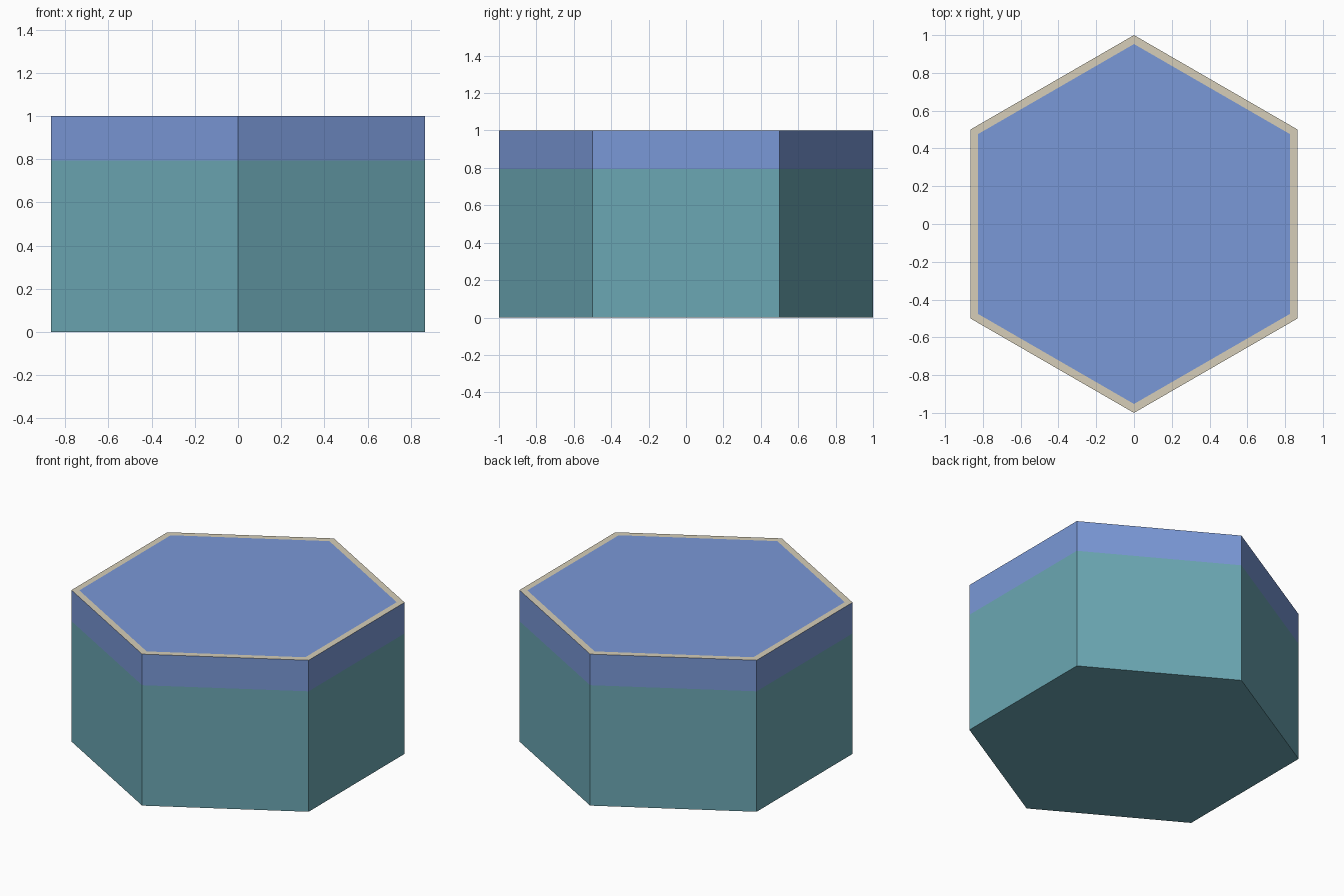
import bpy, bmesh, math
from mathutils import Vector

if "Cube" in bpy.data.objects:
    bpy.data.objects.remove(bpy.data.objects["Cube"])

BAND_Z = 0.795   # height where the blue band starts
RIM = 0.041      # width of the tan rim


def material(name, rgb):
    m = bpy.data.materials.new(name)
    m.diffuse_color = (*rgb, 1)
    m.use_nodes = True
    m.node_tree.nodes["Principled BSDF"].inputs["Base Color"].default_value = m.diffuse_color
    return m


mats = [material("teal", (0.147, 0.386, 0.451)),
        material("blue", (0.195, 0.314, 0.680)),
        material("tan", (0.672, 0.617, 0.479))]

# Hexagonal prism with points towards front and back
bm = bmesh.new()
base = bm.faces.new([bm.verts.new((math.sin(i * math.pi / 3), math.cos(i * math.pi / 3), 0))
                     for i in range(6)])
ext = bmesh.ops.extrude_face_region(bm, geom=[base], use_keep_orig=True)
bmesh.ops.translate(bm, vec=(0, 0, 1), verts=[g for g in ext["geom"] if isinstance(g, bmesh.types.BMVert)])
bmesh.ops.recalc_face_normals(bm, faces=bm.faces[:])

# Cut the side walls at the band line
bmesh.ops.bisect_plane(bm, geom=bm.verts[:] + bm.edges[:] + bm.faces[:],
                       plane_co=(0, 0, BAND_Z), plane_no=(0, 0, 1))
bmesh.ops.recalc_face_normals(bm, faces=bm.faces[:])

# Teal walls and bottom, blue band and top
for f in bm.faces:
    f.material_index = 1 if f.calc_center_median().z > BAND_Z else 0

# Tan rim around the top face
top = [f for f in bm.faces if f.normal.z > 0.9]
for f in bmesh.ops.inset_region(bm, faces=top, thickness=RIM, use_even_offset=True)["faces"]:
    f.material_index = 2

mesh = bpy.data.meshes.new("hex_tile")
bm.to_mesh(mesh)
bm.free()
for m in mats:
    mesh.materials.append(m)
bpy.context.collection.objects.link(bpy.data.objects.new("hex_tile", mesh))
